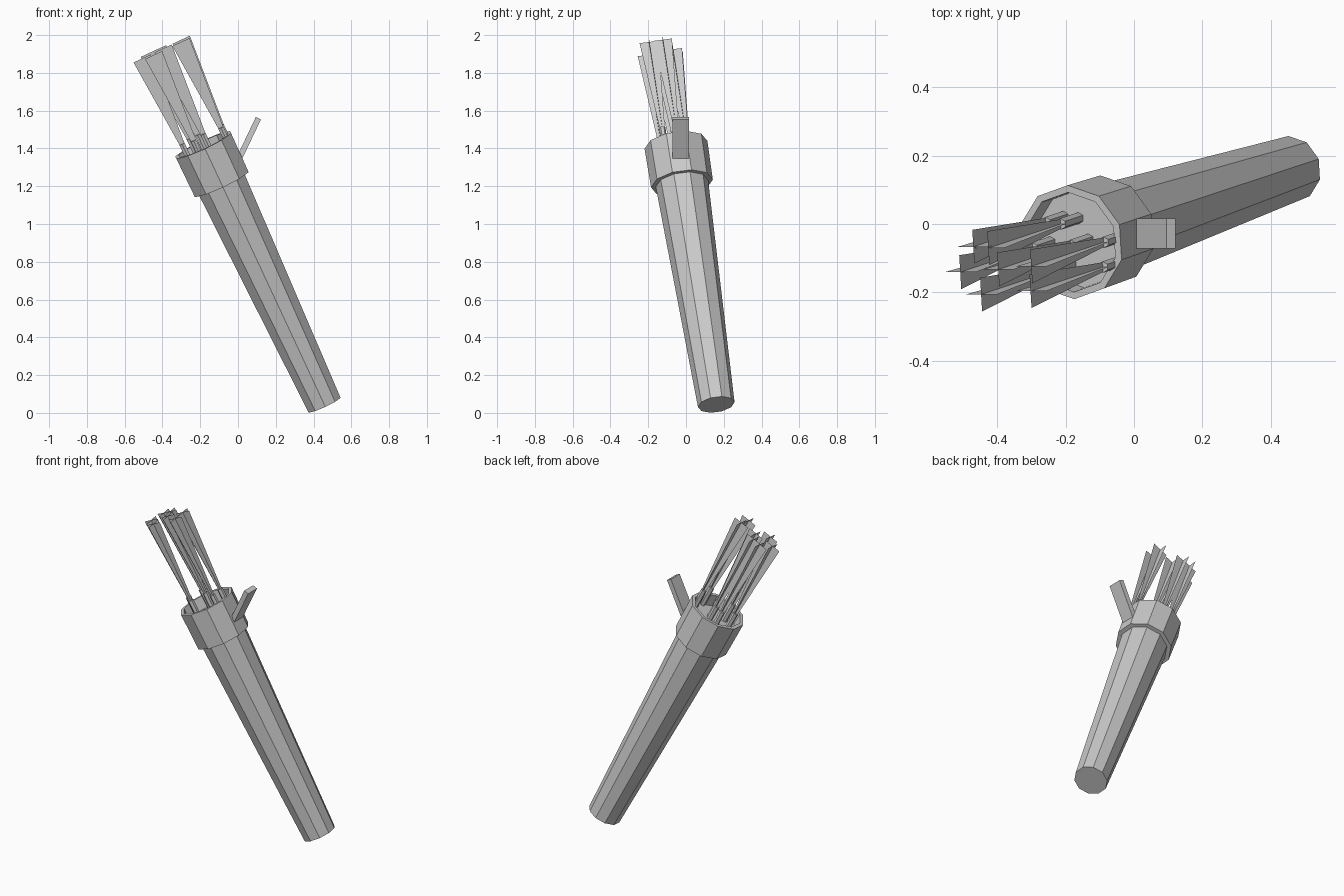
import bpy, math
from mathutils import Matrix, Euler

if "Cube" in bpy.data.objects:
    bpy.data.objects.remove(bpy.data.objects["Cube"])

# Tilted frame shared by the quiver and arrows (local z runs along the tube)
TILT = Matrix.Translation((0.457, 0.16, 0.044)) @ Euler(
    (math.radians(8), math.radians(-25), 0)).to_matrix().to_4x4()


def make(name, verts, faces, matrix):
    me = bpy.data.meshes.new(name)
    me.from_pydata(verts, [], faces)
    me.transform(matrix)
    me.update()
    ob = bpy.data.objects.new(name, me)
    bpy.context.collection.objects.link(ob)
    return ob


def lathe(profile, sides, closed=False, cx=0, cy=0):
    """Revolve (radius, height) points; cap the ends or close the loop."""
    verts, faces = [], []
    for r, h in profile:
        for k in range(sides):
            a = math.pi / 2 + math.tau * k / sides
            verts.append((cx + r * math.cos(a), cy + r * math.sin(a), h))
    n = len(profile)
    for i in range(n if closed else n - 1):
        a, b = i * sides, (i + 1) % n * sides
        for k in range(sides):
            m = (k + 1) % sides
            faces.append((a + k, a + m, b + m, b + k))
    if not closed:
        faces.append(tuple(reversed(range(sides))))
        faces.append(tuple(range((n - 1) * sides, n * sides)))
    return verts, faces


# Tapered tube and its collar
make("quiver_body", *lathe([(0.098, 0), (0.145, 1.46)], 10), TILT)
make("quiver_collar", *lathe([(0.165, 1.304), (0.168, 1.532),
                              (0.147, 1.532), (0.138, 1.304)], 10, True), TILT)

# Arrows: short shaft plus two crossed, flaring feather cards
ARROWS = [(-0.053, 0.065), (-0.005, 0.061), (-0.10, -0.01), (-0.037, -0.076),
          (0.023, -0.002), (0.13, 0.007), (0.123, -0.066)]
LOW, HIGH, W0, W1 = 1.585, 2.09, 0.014, 0.05
for i, (x, y) in enumerate(ARROWS, 1):
    make(f"arrow_shaft_{i}", *lathe([(0.017, 1.40), (0.017, LOW)], 6, cx=x, cy=y), TILT)
    verts = []
    for dx, dy in ((1, 0), (0, 1)):
        for w, h in ((-W0, LOW), (W0, LOW), (W1, HIGH), (-W1, HIGH)):
            verts.append((x + dx * w, y + dy * w, h))
    make(f"arrow_feathers_{i}", verts, [(0, 1, 2, 3), (4, 5, 6, 7)], TILT)

# Leaning strap stub on the side of the collar
L, T, W = 0.27, 0.015, 0.044
box = [(sx * T, sy * W, z) for z in (-L, 0) for sx, sy in ((-1, -1), (1, -1), (1, 1), (-1, 1))]
sides = [(k, (k + 1) % 4, (k + 1) % 4 + 4, k + 4) for k in range(4)]
make("strap_stub", box, sides + [(3, 2, 1, 0), (4, 5, 6, 7)],
     Matrix.Translation((0.108, -0.028, 1.56)) @ Matrix.Rotation(math.radians(25.5), 4, 'Y'))
